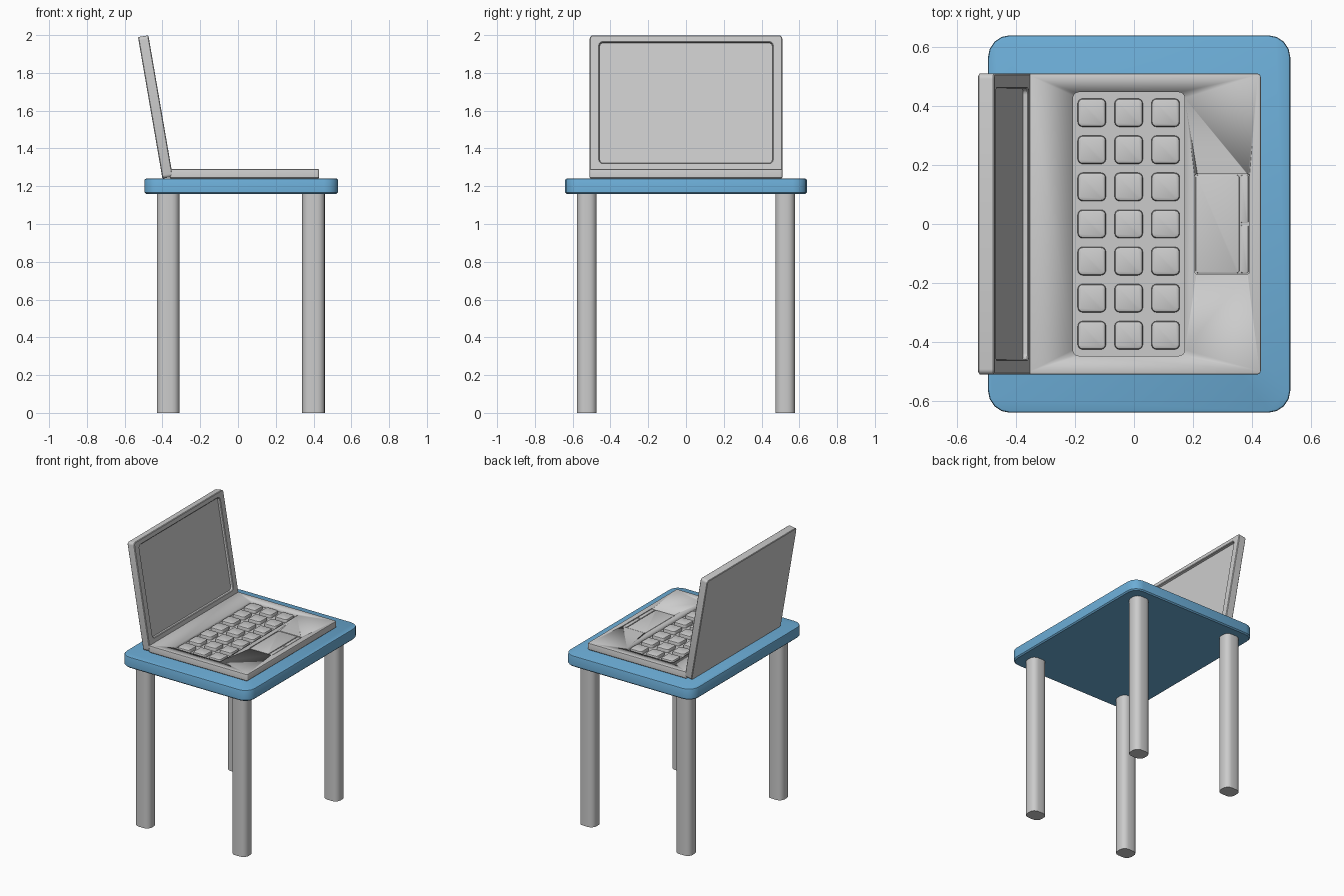
import bpy, bmesh, math
from mathutils import Matrix

if "Cube" in bpy.data.objects:
    bpy.data.objects.remove(bpy.data.objects["Cube"])


def ring(x0, x1, y0, y1, r, z, seg=4):
    """Points of a rounded rectangle at height z."""
    pts = []
    corners = [(x1 - r, y1 - r), (x0 + r, y1 - r), (x0 + r, y0 + r), (x1 - r, y0 + r)]
    for k, (cx, cy) in enumerate(corners):
        for i in range(seg + 1):
            a = math.pi / 2 * (k + i / seg)
            pts.append((cx + r * math.cos(a), cy + r * math.sin(a), z))
    return pts


def loft(name, rings, seg=4, mat=None):
    """Skin a stack of rounded rectangles and cap both ends."""
    bm = bmesh.new()
    loops = [[bm.verts.new(p) for p in ring(*r, seg)] for r in rings]
    n = len(loops[0])
    for a, b in zip(loops, loops[1:]):
        for i in range(n):
            j = (i + 1) % n
            bm.faces.new((a[i], a[j], b[j], b[i]))
    bm.faces.new(loops[0][::-1])
    bm.faces.new(loops[-1])
    bmesh.ops.recalc_face_normals(bm, faces=bm.faces)
    me = bpy.data.meshes.new(name)
    bm.to_mesh(me)
    bm.free()
    ob = bpy.data.objects.new(name, me)
    bpy.context.collection.objects.link(ob)
    if mat:
        me.materials.append(mat)
    bpy.ops.object.select_all(action='DESELECT')
    ob.select_set(True)
    bpy.context.view_layer.objects.active = ob
    bpy.ops.object.shade_smooth_by_angle(angle=math.radians(35))
    return ob


def slab(name, x0, x1, y0, y1, z0, z1, r, top=0.0, bottom=0.0, seg=4, mat=None):
    """Rounded block with softened top and bottom edges."""
    rings = []
    if bottom:
        rings.append((x0 + bottom, x1 - bottom, y0 + bottom, y1 - bottom, max(r - bottom, 0.003), z0))
    rings.append((x0, x1, y0, y1, r, z0 + bottom))
    rings.append((x0, x1, y0, y1, r, z1 - top))
    if top:
        k = top * 0.3
        rings.append((x0 + k, x1 - k, y0 + k, y1 - k, max(r - k, 0.003), z1 - k))
        rings.append((x0 + top, x1 - top, y0 + top, y1 - top, max(r - top, 0.003), z1))
    return loft(name, rings, seg, mat)


blue = bpy.data.materials.new("blue")
blue.diffuse_color = (0.15, 0.42, 0.68, 1)
blue.use_nodes = True
blue.node_tree.nodes["Principled BSDF"].inputs["Base Color"].default_value = blue.diffuse_color

# Table
slab("table_top", -0.495, 0.53, -0.64, 0.64, 1.16, 1.24, 0.075, 0.008, 0.008, mat=blue)
for xn, x in (("left", -0.37), ("right", 0.40)):
    for yn, y in (("front", -0.525), ("back", 0.525)):
        slab(f"{yn}_{xn}_leg", x - 0.06, x + 0.06, y - 0.052, y + 0.052, 0, 1.165, 0.04)

# Laptop base with keyboard and trackpad recesses
base = slab("laptop_base", -0.36, 0.43, -0.51, 0.51, 1.238, 1.29, 0.012, 0.004, 0.008)
for name, dims in (("keyboard_cutter", (-0.207, 0.172, -0.447, 0.447, 1.268, 1.32, 0.02)),
                   ("trackpad_cutter", (0.205, 0.392, -0.17, 0.17, 1.284, 1.32, 0.01))):
    cutter = slab(name, *dims)
    cutter.hide_render = True
    cutter.hide_set(True)
    mod = base.modifiers.new(name, 'BOOLEAN')
    mod.operation = 'DIFFERENCE'
    mod.object = cutter

# Keys
for i in range(3):
    for j in range(7):
        x, y = -0.143 + i * 0.125, (j - 3) * 0.1258
        slab(f"key_{i}_{j}", x - 0.048, x + 0.048, y - 0.048, y + 0.048, 1.266, 1.292, 0.017, 0.009)

# Trackpad and its two buttons
slab("trackpad", 0.209, 0.357, -0.166, 0.166, 1.28, 1.289, 0.008, 0.002)
slab("front_button", 0.362, 0.388, -0.166, -0.003, 1.28, 1.289, 0.006, 0.002)
slab("back_button", 0.362, 0.388, 0.003, 0.166, 1.28, 1.289, 0.006, 0.002)

# Tilted lid with recessed screen, lofted flat then stood up
lid = loft("laptop_lid", [
    (0.004, 0.756, -0.506, 0.506, 0.014, -0.056),
    (0.0, 0.76, -0.51, 0.51, 0.018, -0.052),
    (0.0, 0.76, -0.51, 0.51, 0.018, -0.004),
    (0.004, 0.756, -0.506, 0.506, 0.014, 0.0),
    (0.070, 0.728, -0.463, 0.463, 0.025, 0.0),
    (0.074, 0.724, -0.459, 0.459, 0.021, -0.004),
    (0.076, 0.722, -0.457, 0.457, 0.019, -0.018),
])
t = math.radians(9.8)
s, c = math.sin(t), math.cos(t)
lid.matrix_world = Matrix(((-s, 0, c, -0.345), (0, -1, 0, 0), (c, 0, s, 1.25), (0, 0, 0, 1)))
